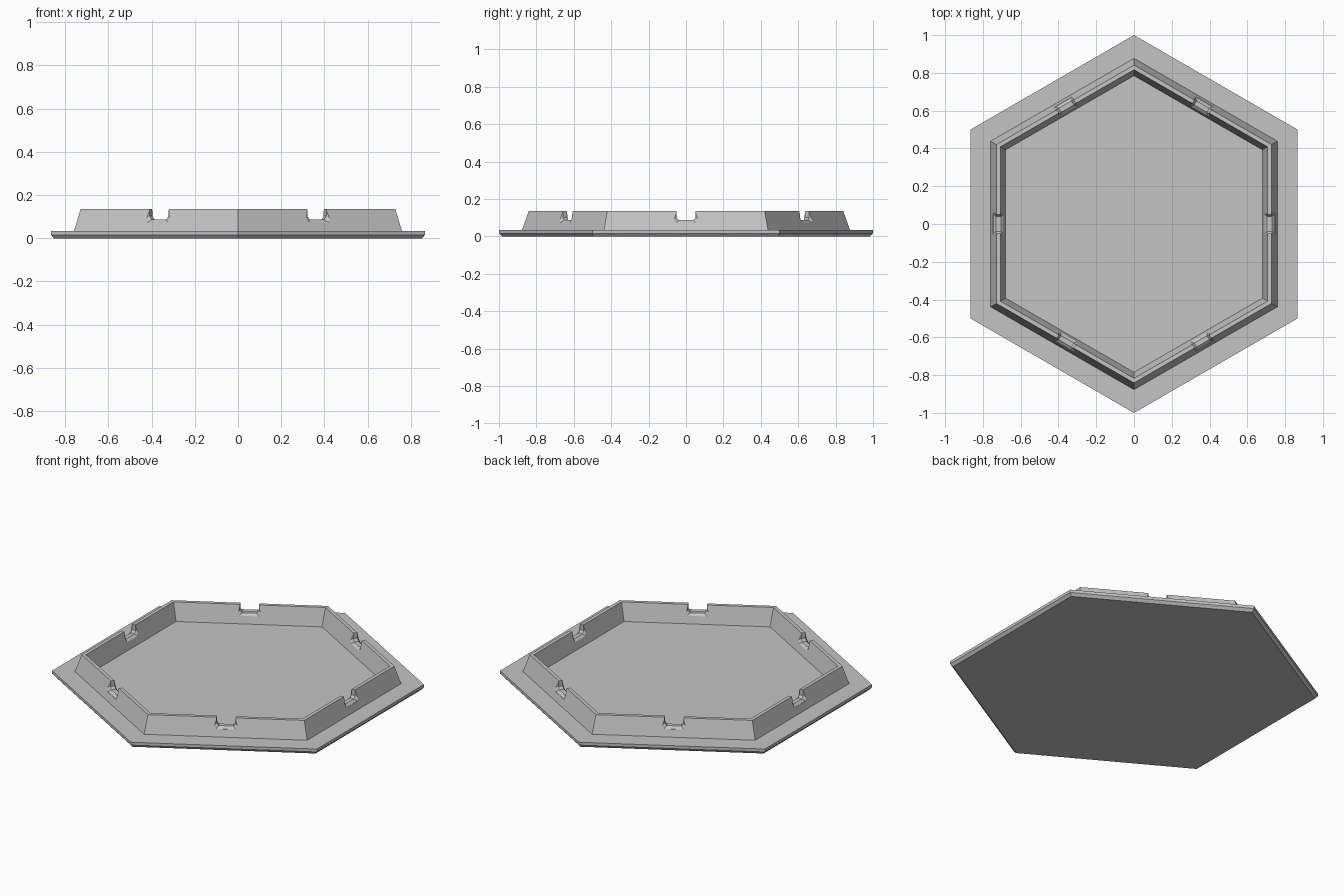
import bpy, bmesh, math
from mathutils import Matrix

cube = bpy.data.objects.get("Cube")
if cube:
    bpy.data.objects.remove(cube, do_unlink=True)

grey = bpy.data.materials.new("plain grey")
grey.use_nodes = True
colour = (0.55, 0.55, 0.55, 1)
grey.diffuse_color = colour
grey.node_tree.nodes["Principled BSDF"].inputs["Base Color"].default_value = colour


def add_object(name, bm):
    bmesh.ops.recalc_face_normals(bm, faces=bm.faces)
    mesh = bpy.data.meshes.new(name)
    bm.to_mesh(mesh)
    bm.free()
    mesh.materials.append(grey)
    obj = bpy.data.objects.new(name, mesh)
    bpy.context.scene.collection.objects.link(obj)
    return obj


def loft(bm, sections):
    """Bridge closed loops of points and cap both ends."""
    loops = [[bm.verts.new(p) for p in s] for s in sections]
    for a, b in zip(loops, loops[1:]):
        for i in range(len(a)):
            j = (i + 1) % len(a)
            bm.faces.new((a[i], a[j], b[j], b[i]))
    bm.faces.new(loops[0])
    bm.faces.new(loops[-1])


def hexagon(radius, z):
    return [(radius * math.sin(i * math.pi / 3), radius * math.cos(i * math.pi / 3), z)
            for i in range(6)]


# Hexagonal tray: chamfered plate, sloped rim and sunken floor
bm = bmesh.new()
profile = [(0.984, 0), (1, 0.016), (1, 0.033), (0.877, 0.033),
           (0.841, 0.135), (0.817, 0.135), (0.785, 0.033)]
loft(bm, [hexagon(r, z) for r, z in profile])
tray = add_object("hexagonal_tray", bm)


# Notch cutter: waisted in the wall's middle so the notch edges are eased
def notch_section(d, grow):
    w, z = 0.051 + grow, 0.087 - grow
    return [(d, -w, 0.2), (d, -w, z + 0.015), (d, -w + 0.012, z),
            (d, w - 0.012, z), (d, w, z + 0.015), (d, w, 0.2)]


bm = bmesh.new()
for i in range(6):
    first = len(bm.verts)
    loft(bm, [notch_section(d, g) for d, g in
              ((0.64, 0.013), (0.69, 0.013), (0.705, 0),
               (0.73, 0), (0.745, 0.013), (0.8, 0.013))])
    bm.verts.ensure_lookup_table()
    bmesh.ops.transform(bm, matrix=Matrix.Rotation(i * math.pi / 3, 4, 'Z'),
                        verts=bm.verts[first:])
cutter = add_object("notch_cutter", bm)
cutter.hide_render = True
cutter.hide_set(True)
cutter.display_type = 'WIRE'

# Cut the six notches and leave a clean mesh
cut = tray.modifiers.new("notches", 'BOOLEAN')
cut.operation = 'DIFFERENCE'
cut.solver = 'EXACT'
cut.object = cutter
bpy.context.view_layer.objects.active = tray
tray.select_set(True)
bpy.ops.object.modifier_apply(modifier=cut.name)
bpy.data.objects.remove(cutter, do_unlink=True)
